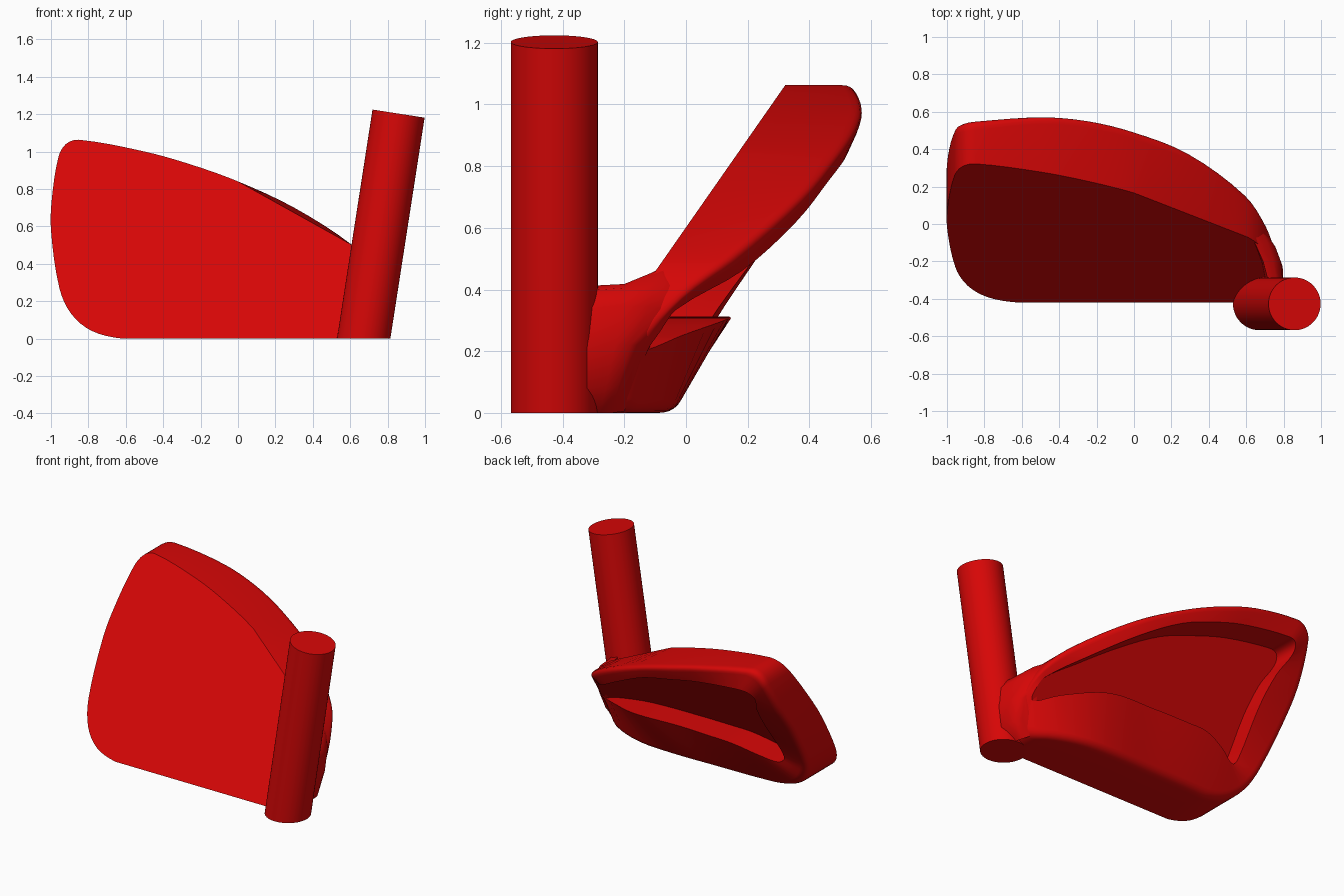
import bpy, bmesh, math
from mathutils import Vector, Matrix

cube = bpy.data.objects.get("Cube")
if cube:
    bpy.data.objects.remove(cube)

red = bpy.data.materials.new("glossy_red")
red.use_nodes = True
COLOR = (0.68, 0.002, 0.002, 1)
red.diffuse_color = COLOR
red.node_tree.nodes["Principled BSDF"].inputs["Base Color"].default_value = COLOR


def finish(bm, name, angle):
    bmesh.ops.recalc_face_normals(bm, faces=bm.faces[:])
    mesh = bpy.data.meshes.new(name)
    bm.to_mesh(mesh)
    bm.free()
    mesh.materials.append(red)
    obj = bpy.data.objects.new(name, mesh)
    bpy.context.collection.objects.link(obj)
    bpy.ops.object.select_all(action='DESELECT')
    obj.select_set(True)
    bpy.context.view_layer.objects.active = obj
    bpy.ops.object.shade_smooth_by_angle(angle=math.radians(angle))


def on_plane(x, z, depth):
    """Point at a depth behind the tilted striking face."""
    return Vector((x, -0.42 + 0.698 * z + depth, z))


def smooth_loop(points, steps=4):
    """Closed curve through the points, kept on or above the ground."""
    pts = [Vector(p) for p in points]
    n = len(pts)
    tangents = [(pts[(i + 1) % n] - pts[i - 1]).normalized() for i in range(n)]
    result = []
    for i in range(n):
        p, q = pts[i], pts[(i + 1) % n]
        length = (q - p).length
        for s in range(steps):
            t = s / steps
            v = (p * (2*t**3 - 3*t**2 + 1) + q * (3*t**2 - 2*t**3)
                 + tangents[i] * length * (t**3 - 2*t**2 + t)
                 + tangents[(i + 1) % n] * length * (t**3 - t**2))
            result.append((v.x, max(v.y, 0), v.z))
    return result


# Blade silhouette: x, z, depth behind the face
outline = smooth_loop([
    (.62, 0, .27), (.38, 0, .365), (.1, 0, .38), (-.2, 0, .375), (-.45, 0, .37),
    (-.62, 0, .36), (-.78, .04, .35), (-.89, .13, .34), (-.955, .27, .315),
    (-1, .58, .3), (-.995, .75, .3), (-.96, .97, .265), (-.92, 1.04, .235),
    (-.85, 1.063, .23), (-.5, 1.0, .305), (-.25, .93, .335), (0, .84, .335),
    (.3, .7, .315), (.61, .5, .225), (.71, .38, .15), (.755, .22, .11), (.715, .06, .15)])
# Cavity lip, paired with the silhouette points
lip = smooth_loop([
    (.69, .206, .155), (.56, .25, .23), (.3, .3, .335), (-.04, .312, .338), (-.3, .31, .347),
    (-.46, .303, .352), (-.62, .255, .345), (-.73, .22, .32), (-.775, .27, .29),
    (-.775, .55, .295), (-.80, .72, .305), (-.85, .84, .315), (-.83, .895, .325),
    (-.75, .905, .33), (-.45, .87, .345), (-.25, .825, .36), (0, .75, .357),
    (.25, .62, .345), (.5, .46, .28), (.68, .335, .155), (.71, .26, .152), (.71, .22, .152)])
FLOOR = 0.145
ROUND = 0.05

# Blade: face, wall, rounded back edge, rim, cavity wall and cavity floor
bm = bmesh.new()
sections = []
for (x, z, d), (lx, lz, ld) in zip(outline, lip):
    corner, inner = on_plane(x, z, d), on_plane(lx, lz, ld)
    side = corner - Vector((0, min(ROUND, d * .4), 0))
    rim = corner + (inner - corner) * min(.4, ROUND / (inner - corner).length)
    arc = [side * (1 - t)**2 + corner * 2 * t * (1 - t) + rim * t * t
           for t in (0, .2, .4, .6, .8, 1)]
    face_z = min(z, .84 - .557 * x)
    sections.append([on_plane(x, face_z, 0)] + arc + [inner, on_plane(lx, lz, FLOOR)])
rows = [[bm.verts.new(p) for p in section] for section in sections]
for a, b in zip(rows, rows[1:] + rows[:1]):
    for k in range(len(a) - 1):
        bm.faces.new((a[k], b[k], b[k + 1], a[k + 1]))
bm.faces.new([r[0] for r in rows])
bm.faces.new([r[-1] for r in rows])
finish(bm, "blade", 35)

# Neck lofted from the heel of the blade into the hosel
neck = [
    [(.62, -.06, .48), (.685, -.04, .41), (.72, -.07, .335),
     (.745, -.14, .22), (.725, -.19, .1), (.66, -.2, .005)],
    [(.65, -.11, .455), (.715, -.1, .425), (.755, -.12, .345),
     (.775, -.18, .22), (.755, -.22, .085), (.68, -.24, 0)],
    [(.69, -.2, .418), (.745, -.2, .405), (.785, -.2, .345),
     (.795, -.23, .22), (.775, -.26, .08), (.69, -.28, 0)],
    [(.73, -.35, .41), (.77, -.35, .395), (.80, -.35, .34),
     (.80, -.35, .22), (.78, -.35, .08), (.69, -.35, 0)]]
bm = bmesh.new()
rows = [[bm.verts.new(p) for p in row] for row in neck]
for a, b in zip(rows, rows[1:]):
    for k in range(6):
        bm.faces.new((a[k - 1], a[k], b[k], b[k - 1]))
bm.faces.new(rows[0])
bm.faces.new(rows[-1])
finish(bm, "heel_neck", 55)

# Hosel: leaning tube with a square top and a bottom cut level with the sole
bm = bmesh.new()
lean = math.atan(0.155)
base, axis = Vector((.672, -.427, 0)), Vector((math.sin(lean), 0, math.cos(lean)))
top = base + axis * 1.217
bmesh.ops.create_cone(bm, cap_ends=True, segments=48, radius1=.141, radius2=.141, depth=1.5,
                      matrix=Matrix.Translation(top - axis * .75) @ Matrix.Rotation(lean, 4, 'Y'))
bmesh.ops.bisect_plane(bm, geom=bm.verts[:] + bm.edges[:] + bm.faces[:],
                       plane_co=(0, 0, 0), plane_no=(0, 0, 1), clear_inner=True)
bmesh.ops.holes_fill(bm, edges=[e for e in bm.edges if e.is_boundary])
finish(bm, "hosel", 40)
